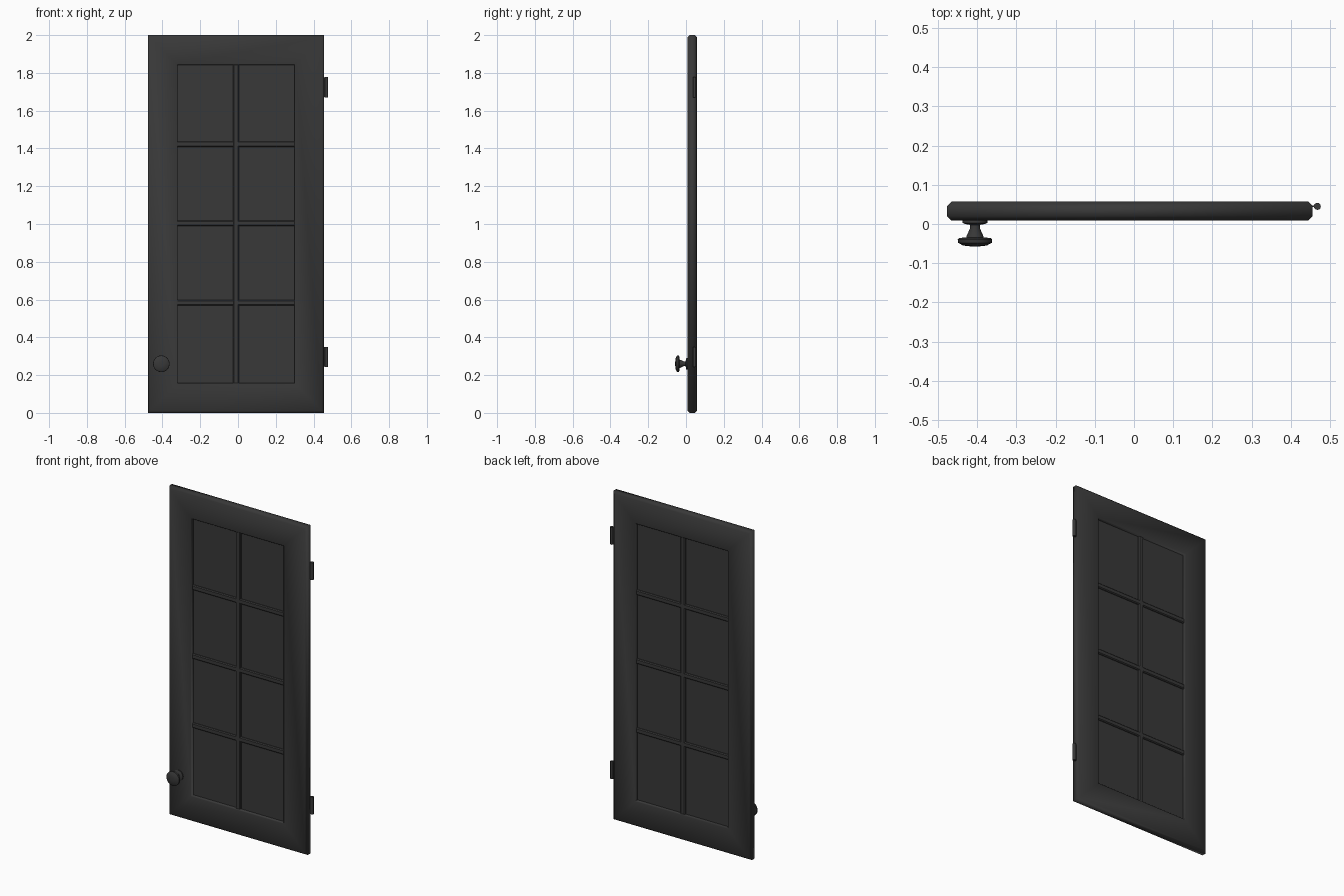
import bpy, bmesh, math

if "Cube" in bpy.data.objects:
    bpy.data.objects.remove(bpy.data.objects["Cube"])

dark = bpy.data.materials.new("charcoal")
dark.diffuse_color = (0.04, 0.04, 0.04, 1)
dark.use_nodes = True
dark.node_tree.nodes["Principled BSDF"].inputs["Base Color"].default_value = dark.diffuse_color

X0, X1, H = -0.477, 0.456, 2.0      # door outline
CX, CY = (X0 + X1) / 2, 0.033       # door centre
RAIL = 0.158                        # frame width


def finish(bm, name, smooth_angle=None):
    bmesh.ops.recalc_face_normals(bm, faces=bm.faces)
    me = bpy.data.meshes.new(name)
    bm.to_mesh(me)
    bm.free()
    ob = bpy.data.objects.new(name, me)
    bpy.context.collection.objects.link(ob)
    me.materials.append(dark)
    if smooth_angle:
        bpy.ops.object.select_all(action='DESELECT')
        ob.select_set(True)
        bpy.context.view_layer.objects.active = ob
        bpy.ops.object.shade_smooth_by_angle(angle=math.radians(smooth_angle))
    return ob


def bridge(bm, a, b):
    n = len(a)
    for i in range(n):
        bm.faces.new((a[i], a[(i + 1) % n], b[(i + 1) % n], b[i]))


def box(name, center, size, bevel=0):
    bm = bmesh.new()
    bmesh.ops.create_cube(bm, size=1)
    bmesh.ops.scale(bm, vec=size, verts=bm.verts)
    bmesh.ops.translate(bm, vec=center, verts=bm.verts)
    if bevel:
        bmesh.ops.bevel(bm, geom=bm.edges[:], offset=bevel, segments=1, affect='EDGES')
    return finish(bm, name)


def lathe(name, profile, x, z, sides):
    """Revolve (radius, y) points about a y-axis line and cap both ends."""
    bm = bmesh.new()
    rings = []
    for r, y in profile:
        rings.append([bm.verts.new((x + r * math.cos(a), y, z + r * math.sin(a)))
                      for a in (2 * math.pi * i / sides for i in range(sides))])
    for a, b in zip(rings, rings[1:]):
        bridge(bm, a, b)
    bm.faces.new(rings[0])
    bm.faces.new(rings[-1])
    return finish(bm, name, 35)


# Mitred frame: chamfered profile (inset, depth) swept around the door outline
half = [(0, 0.013), (0.011, 0.024), (RAIL - 0.005, 0.024), (RAIL, 0.019)]
profile = [(d, -y) for d, y in half] + [(d, y) for d, y in reversed(half)]
bm = bmesh.new()
rings = []
for d, y in profile:
    corners = [(X0 + d, d), (X1 - d, d), (X1 - d, H - d), (X0 + d, H - d)]
    rings.append([bm.verts.new((x, CY + y, z)) for x, z in corners])
for i, ring in enumerate(rings):
    bridge(bm, ring, rings[(i + 1) % len(rings)])
finish(bm, "door_frame", 60)

# Recessed pane sheet, visible between the glazing bars
open_w, open_h = X1 - X0 - 2 * RAIL, H - 2 * RAIL
box("panes", (CX, CY, H / 2), (open_w + 0.02, 0.016, open_h + 0.02))

# Glazing bars
box("vertical_bar", (CX - 0.001, CY, H / 2), (0.032, 0.036, open_h + 0.01), 0.005)
for i, z in enumerate((0.583, 1.004, 1.423)):
    box(f"horizontal_bar_{i + 1}", (CX, CY, z), (open_w + 0.01, 0.035, 0.030), 0.005)

# Knob with rosette, flared neck and faceted head
lathe("knob", [(0.031, 0.012), (0.032, 0.003), (0.026, 0.000), (0.013, -0.002),
               (0.013, -0.012), (0.021, -0.030), (0.022, -0.034), (0.041, -0.036),
               (0.044, -0.040), (0.043, -0.048), (0.030, -0.055), (0.012, -0.057)],
      -0.406, 0.26, 24)

# Hinges: knuckle plus thin leaf against the door edge
for name, z in (("lower_hinge", 0.297), ("upper_hinge", 1.724)):
    bm = bmesh.new()
    bmesh.ops.create_cone(bm, cap_ends=True, segments=12, radius1=0.009,
                          radius2=0.009, depth=0.106)
    bmesh.ops.translate(bm, vec=(0.468, 0.045, z), verts=bm.verts)
    finish(bm, name + "_knuckle", 40)
    box(name + "_leaf", (0.460, 0.045, z), (0.014, 0.004, 0.104))
